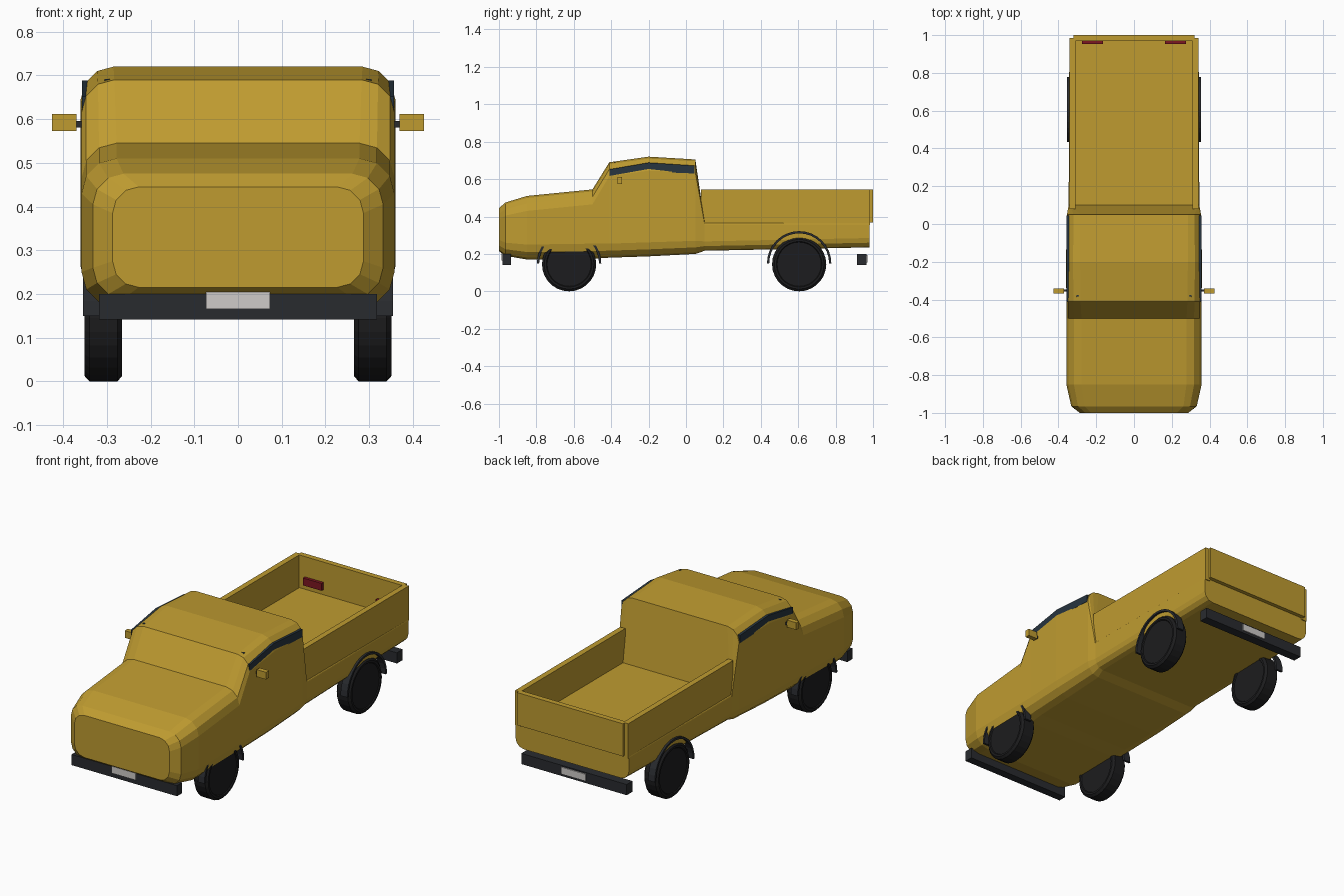
import bpy, bmesh, math
from mathutils import Vector

if "Cube" in bpy.data.objects:
    bpy.data.objects.remove(bpy.data.objects["Cube"])


def material(name, rgb):
    m = bpy.data.materials.new(name)
    m.diffuse_color = (*rgb, 1)
    m.use_nodes = True
    m.node_tree.nodes["Principled BSDF"].inputs["Base Color"].default_value = m.diffuse_color
    return m


PAINT = material("gold_paint", (0.52, 0.33, 0.03))
DARK = material("dark_trim", (0.022, 0.024, 0.028))
TYRE = material("tyre_rubber", (0.012, 0.012, 0.013))
GLASS = material("dark_glass", (0.02, 0.035, 0.05))
PLATE = material("plate_grey", (0.62, 0.6, 0.58))
RED = material("red_lens", (0.2, 0.008, 0.015))


def finish(name, bm, mat):
    bmesh.ops.recalc_face_normals(bm, faces=bm.faces)
    me = bpy.data.meshes.new(name)
    bm.to_mesh(me)
    bm.free()
    me.materials.append(mat)
    ob = bpy.data.objects.new(name, me)
    bpy.context.collection.objects.link(ob)
    return ob


def loft(name, rings, mat, closed=False):
    """Skin a list of equal-length point loops."""
    bm = bmesh.new()
    vs = [[bm.verts.new(p) for p in r] for r in rings]
    n = len(vs[0])
    pairs = list(zip(vs, vs[1:])) + ([(vs[-1], vs[0])] if closed else [])
    for a, b in pairs:
        for i in range(n):
            bm.faces.new((a[i], a[(i + 1) % n], b[(i + 1) % n], b[i]))
    if not closed:
        bm.faces.new(vs[0])
        bm.faces.new(vs[-1])
    return finish(name, bm, mat)


def box(name, x, y, z, mat):
    corners = ((0, 0), (1, 0), (1, 1), (0, 1))
    return loft(name, [[(x[i], y[j], k) for i, j in corners] for k in z], mat)


def section(y, w, z0, z1, r0, r1, seg=3):
    """Rounded rectangle: bottom corner radius r0, top radius r1."""
    pts = []
    for sx, zc, r, a0 in ((1, z0 + r0, r0, -90), (1, z1 - r1, r1, 0),
                          (-1, z1 - r1, r1, 90), (-1, z0 + r0, r0, 180)):
        for i in range(seg + 1):
            a = math.radians(a0 + 90 * i / seg)
            pts.append((sx * (w - r) + r * math.cos(a), y, zc + r * math.sin(a)))
    return pts


# Body shell: nose, bonnet, cab and bed floor in one loft
loft("body", [section(*s) for s in (
    (-1.0, 0.287, 0.215, 0.445, 0.06, 0.06),
    (-0.965, 0.332, 0.19, 0.475, 0.07, 0.07),
    (-0.85, 0.358, 0.17, 0.51, 0.08, 0.08),
    (-0.50, 0.358, 0.175, 0.545, 0.08, 0.08),
    (-0.41, 0.358, 0.18, 0.69, 0.075, 0.075),
    (-0.20, 0.36, 0.187, 0.72, 0.075, 0.075),
    (0.05, 0.355, 0.2, 0.705, 0.07, 0.07),
    (0.10, 0.346, 0.217, 0.366, 0.05, 0.008),
    (0.98, 0.342, 0.235, 0.366, 0.05, 0.008))], PAINT)

# Bed walls and tailgate
for s, side in ((-1, "left"), (1, "right")):
    box(f"bed_wall_{side}", sorted((s * 0.31, s * 0.341)), (0.08, 0.985), (0.355, 0.545), PAINT)
box("tailgate", (-0.32, 0.32), (0.97, 1.0), (0.367, 0.545), PAINT)

# Bumpers and plates
box("front_bumper", (-0.318, 0.318), (-0.98, -0.935), (0.142, 0.2), DARK)
box("rear_bumper", (-0.318, 0.318), (0.915, 0.965), (0.142, 0.2), DARK)
box("front_plate", (-0.073, 0.073), (-0.986, -0.978), (0.166, 0.204), PLATE)
box("rear_plate", (-0.073, 0.073), (0.963, 0.971), (0.155, 0.193), PLATE)

# Windscreen, its upper corners just breaking through the roof
loft("windscreen", [[(-0.325, y, 0.56 + d), (0.325, y, 0.56 + d),
                     (0.305, y + 0.085, 0.692 + d), (-0.305, y + 0.085, 0.692 + d)]
                    for y, d in ((-0.468, 0), (-0.46, 0))], GLASS)


def wheel(name, s, y):
    """Chamfered tyre with a shallow recessed hub face on both sides."""
    prof = ((0.270, 0.0), (0.270, 0.118), (0.265, 0.122), (0.265, 0.133), (0.276, 0.145),
            (0.340, 0.145), (0.351, 0.133), (0.351, 0.122), (0.346, 0.118), (0.346, 0.0))
    n = 28
    rings = [[(s * x, y + max(r, 1e-4) * math.cos(2 * math.pi * i / n),
               0.145 + max(r, 1e-4) * math.sin(2 * math.pi * i / n)) for i in range(n)]
             for x, r in prof]
    loft(name, rings, TYRE)


def arch(name, s, y):
    """Thin half-ring flare over a wheel."""
    rings = []
    for i in range(17):
        a = math.pi * i / 16
        rings.append([(s * x, y + r * math.cos(a), 0.15 + r * math.sin(a))
                      for x, r in ((0.315, 0.16), (0.355, 0.16), (0.355, 0.172), (0.315, 0.172))])
    loft(name, rings, DARK)


for s, side in ((-1, "left"), (1, "right")):
    # Wheels and arches
    for y, end in ((-0.625, "front"), (0.605, "rear")):
        wheel(f"{end}_wheel_{side}", s, y)
        arch(f"{end}_arch_{side}", s, y)

    # Side window, showing only where the roof edge curves inward
    outline = ((-0.41, 0.60), (-0.41, 0.652), (-0.2, 0.688), (0.045, 0.672), (0.045, 0.63), (-0.2, 0.64))
    loft(f"side_window_{side}", [[(s * x, y, z) for y, z in outline] for x in (0.33, 0.3575)], GLASS)

    # Mirror and arm
    box(f"mirror_arm_{side}", sorted((s * 0.35, s * 0.375)), (-0.358, -0.346), (0.581, 0.596), DARK)
    box(f"mirror_{side}", sorted((s * 0.37, s * 0.426)), (-0.367, -0.341), (0.573, 0.612), PAINT)

    # Tail light on the inner face of the tailgate
    box(f"tail_light_{side}", sorted((s * 0.163, s * 0.275)), (0.953, 0.972), (0.395, 0.435), RED)
